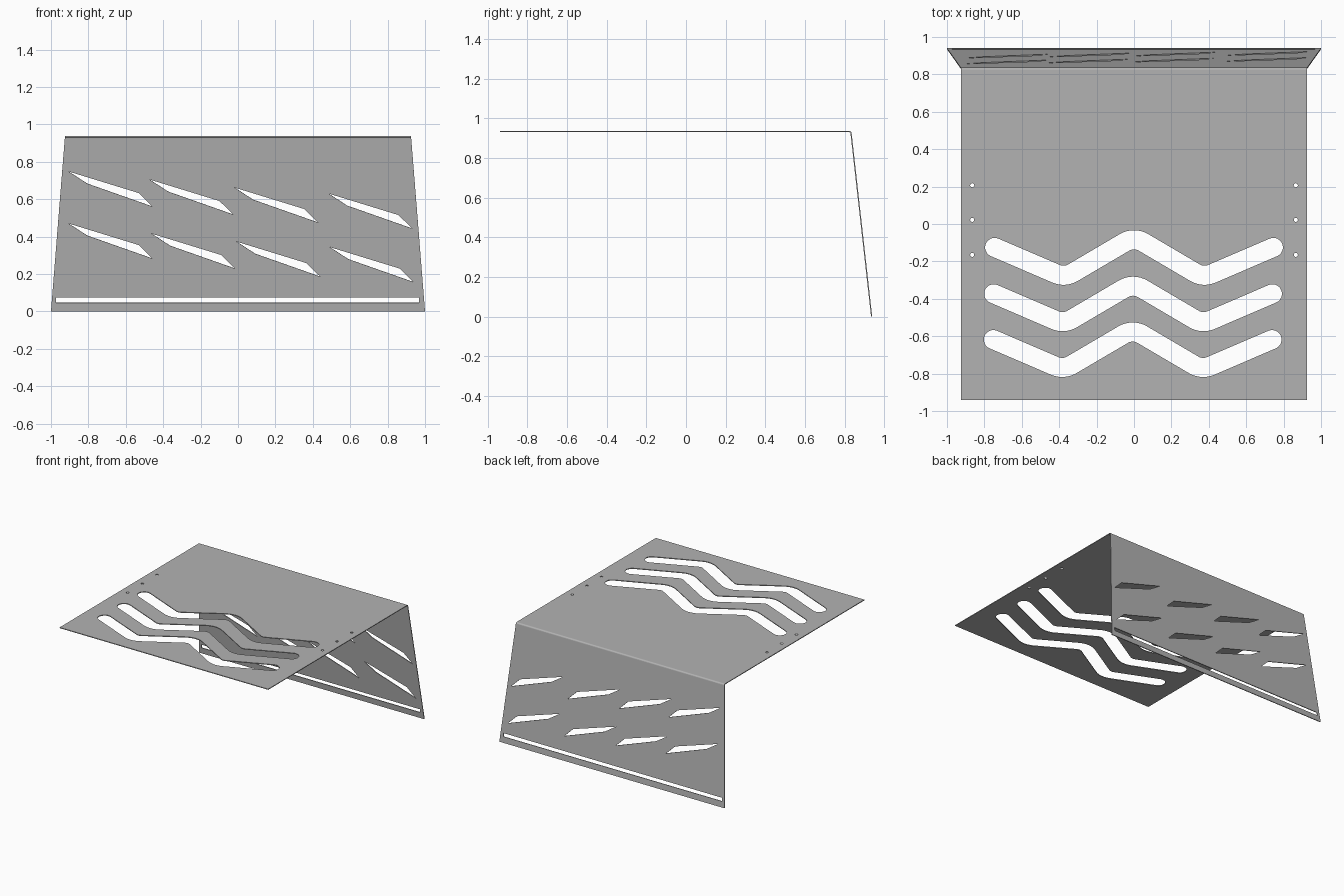
import bpy, bmesh
from math import pi, atan2, cos, sin, tan
from mathutils import Matrix, Vector

THICK = 0.006
TOP = 0.937
BEND = 0.012                    # outer bend radius
BACK_Y = 0.94
TILT = atan2(0.105, 0.935)      # lean of the back panel
BEND_Y = BACK_Y - (TOP - BEND + BEND * sin(TILT)) * tan(TILT) - BEND * cos(TILT)

cube = bpy.data.objects.get("Cube")
if cube:
    bpy.data.objects.remove(cube, do_unlink=True)

GREY = (0.45, 0.45, 0.45, 1)
metal = bpy.data.materials.new("sheet_grey")
metal.use_nodes = True
metal.diffuse_color = GREY
metal.node_tree.nodes["Principled BSDF"].inputs["Base Color"].default_value = GREY


def arc(center, radius, start, end, steps):
    c = Vector(center)
    angles = [start + (end - start) * i / steps for i in range(steps + 1)]
    return [c + radius * Vector((cos(a), sin(a))) for a in angles]


def rounded_path(corners, radius, steps=8):
    """Polyline whose inner corners are replaced by tangent arcs."""
    pts = [Vector(p) for p in corners]
    path = [pts[0]]
    for a, b, c in zip(pts, pts[1:], pts[2:]):
        d1, d2 = (b - a).normalized(), (c - b).normalized()
        turn = atan2(d1.x * d2.y - d1.y * d2.x, d1.dot(d2))
        side = 1 if turn > 0 else -1
        normal = side * Vector((-d1.y, d1.x))
        center = b - d1 * radius * tan(abs(turn) / 2) + normal * radius
        start = atan2(-normal.y, -normal.x)
        path += arc(center, radius, start, start + turn, steps)
    return path + [pts[-1]]


def slot(path, radius):
    """Outline of a round-ended slot along a path."""
    left, right = [], []
    for i, p in enumerate(path):
        d = (path[min(i + 1, len(path) - 1)] - path[max(i - 1, 0)]).normalized()
        n = Vector((-d.y, d.x)) * radius
        left.append(p + n)
        right.append(p - n)
    d0, d1 = path[0] - path[1], path[-1] - path[-2]
    a0, a1 = atan2(d0.y, d0.x), atan2(d1.y, d1.x)
    cap_end = arc(path[-1], radius, a1 + pi / 2, a1 - pi / 2, 12)
    cap_start = arc(path[0], radius, a0 + pi / 2, a0 - pi / 2, 12)
    return left[1:-1] + cap_end + right[-2:0:-1] + cap_start


def plate(name, loops, half_depth, matrix):
    """Flat plate: the first loop is the outline, the others are holes."""
    curve = bpy.data.curves.new(name, "CURVE")
    curve.dimensions = "2D"
    curve.fill_mode = "BOTH"
    curve.extrude = half_depth
    for loop in loops:
        spline = curve.splines.new("POLY")
        spline.points.add(len(loop) - 1)
        for point, p in zip(spline.points, loop):
            point.co = (p[0], p[1], 0, 1)
        spline.use_cyclic_u = True
    helper = bpy.data.objects.new(name + "_outline", curve)
    bpy.context.scene.collection.objects.link(helper)
    graph = bpy.context.evaluated_depsgraph_get()
    mesh = bpy.data.meshes.new_from_object(helper.evaluated_get(graph))
    bpy.data.objects.remove(helper, do_unlink=True)
    bpy.data.curves.remove(curve)

    bm = bmesh.new()
    bm.from_mesh(mesh)
    bmesh.ops.remove_doubles(bm, verts=bm.verts, dist=1e-5)
    bmesh.ops.recalc_face_normals(bm, faces=bm.faces)
    for face in bm.faces:
        face.smooth = False
    bm.transform(matrix)
    bm.to_mesh(mesh)
    bm.free()
    mesh.name = name
    mesh.materials.clear()
    mesh.materials.append(metal)
    obj = bpy.data.objects.new(name, mesh)
    bpy.context.scene.collection.objects.link(obj)
    return obj


# Top panel with three wavy slots and small side holes
W = 0.926
top_loops = [[(-W, -0.94), (W, -0.94), (W, BEND_Y), (-W, BEND_Y)]]
for dx, dy in ((0, 0), (-0.005, -0.248), (-0.007, -0.493)):
    wave = [(-0.745, -0.125), (-0.37, -0.286), (0, -0.0685),
            (0.37, -0.286), (0.745, -0.125)]
    wave = [(x + dx, y + dy) for x, y in wave]
    top_loops.append(slot(rounded_path(wave, 0.1), 0.051))
for x in (-0.865, 0.865):
    for y in (0.207, 0.022, -0.165):
        top_loops.append(arc((x, y), 0.011, 0, 2 * pi, 16)[:-1])
plate("top_panel", top_loops, THICK / 2, Matrix.Translation((0, 0, TOP - THICK / 2)))

# Back panel with slanted vents and a long slit, drawn by height then leaned
panel_top = TOP - BEND + BEND * sin(TILT)
back_loops = [[(-1, 0), (1, 0), (W, panel_top), (-W, panel_top)],
              [(-0.973, 0.047), (0.968, 0.047), (0.968, 0.074), (-0.973, 0.074)]]
vent = [(0, 0), (0.374, -0.115), (0.447, -0.187), (0.1, -0.065)]
tips = [(-0.906, 0.749), (-0.473, 0.706), (-0.019, 0.663), (0.484, 0.631),
        (-0.906, 0.471), (-0.463, 0.417), (-0.008, 0.374), (0.49, 0.345)]
for tx, tz in tips:
    back_loops.append([(tx + x, tz + z) for x, z in vent])
back_loops = [[(x, z / cos(TILT)) for x, z in loop] for loop in back_loops]
lean = (Matrix.Translation((0, BACK_Y, 0)) @ Matrix.Rotation(pi / 2 + TILT, 4, "X")
        @ Matrix.Translation((0, 0, THICK / 2)))
plate("back_panel", back_loops, THICK / 2, lean)

# Rounded bend joining the two panels
center = (BEND_Y, TOP - BEND)
bend = (arc(center, BEND, pi / 2, TILT, 6)
        + arc(center, BEND - THICK, TILT, pi / 2, 6))
side_on = Matrix(((0, 0, 1, 0), (1, 0, 0, 0), (0, 1, 0, 0), (0, 0, 0, 1)))
plate("bend", [bend], W, side_on)
